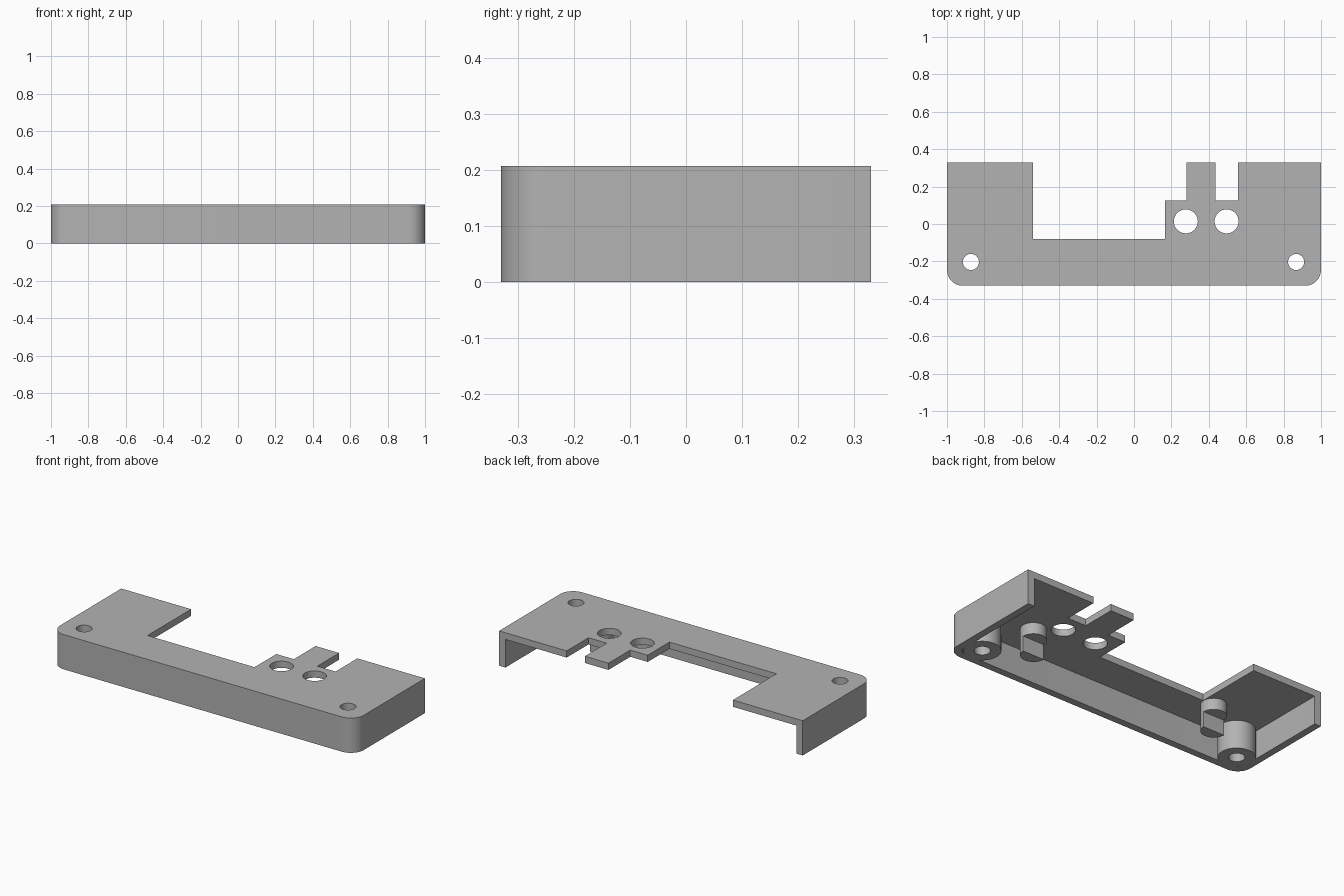
import bpy, bmesh
from math import radians, cos, sin

if "Cube" in bpy.data.objects:
    bpy.data.objects.remove(bpy.data.objects["Cube"], do_unlink=True)

grey = bpy.data.materials.new("plain grey")
grey.use_nodes = True
colour = (0.45, 0.45, 0.45, 1)
grey.diffuse_color = colour
grey.node_tree.nodes["Principled BSDF"].inputs["Base Color"].default_value = colour

HEIGHT, DEPTH, WALL, CORNER = 0.207, 0.33, 0.042, 0.085
UNDER = HEIGHT - 0.04          # underside of the top plate


def arc(x, y, r, start, end, steps):
    angles = [radians(start + (end - start) * i / steps) for i in range(steps + 1)]
    return [(x + r * cos(a), y + r * sin(a)) for a in angles]


def circle(x, y, r):
    return arc(x, y, r, 0, 360, 48)[:-1]


def front_edge(inset):
    """Left back corner, round both front corners, to right back corner."""
    cx, cy, r = 1 - CORNER, CORNER - DEPTH, CORNER - inset
    return ([(1 - inset, DEPTH)] + arc(cx, cy, r, 0, -90, 12)
            + arc(-cx, cy, r, -90, -180, 12) + [(inset - 1, DEPTH)])


def extrude(name, outlines, bottom, top):
    """Solid from flat outlines; inner outlines become holes."""
    curve = bpy.data.curves.new(name, "CURVE")
    curve.dimensions, curve.fill_mode = "2D", "BOTH"
    curve.extrude = (top - bottom) / 2
    for points in outlines:
        spline = curve.splines.new("POLY")
        spline.points.add(len(points) - 1)
        for point, (x, y) in zip(spline.points, points):
            point.co = (x, y, 0, 1)
        spline.use_cyclic_u = True
    helper = bpy.data.objects.new(name + " outline", curve)
    mesh = bpy.data.meshes.new_from_object(helper)
    bpy.data.objects.remove(helper)
    bpy.data.curves.remove(curve)

    bm = bmesh.new()
    bm.from_mesh(mesh)
    bmesh.ops.remove_doubles(bm, verts=bm.verts, dist=0.0001)
    bmesh.ops.recalc_face_normals(bm, faces=bm.faces)
    bmesh.ops.translate(bm, verts=bm.verts, vec=(0, 0, (top + bottom) / 2))
    bm.to_mesh(mesh)
    bm.free()
    mesh.materials.clear()
    mesh.materials.append(grey)
    part = bpy.data.objects.new(name, mesh)
    bpy.context.collection.objects.link(part)
    bpy.ops.object.select_all(action="DESELECT")
    part.select_set(True)
    bpy.context.view_layer.objects.active = part
    bpy.ops.object.shade_smooth_by_angle(angle=radians(30))
    return part


# Top plate: wide notch, stepped tab and narrow slot along the back
STEP_Y, NOTCH_Y = 0.125, -0.08
back_edge = [(-0.54, DEPTH), (-0.54, NOTCH_Y), (0.165, NOTCH_Y), (0.165, STEP_Y),
             (0.28, STEP_Y), (0.28, DEPTH), (0.435, DEPTH), (0.435, STEP_Y),
             (0.555, STEP_Y), (0.555, DEPTH)]
SCREW_Y, SCREW_R = -0.203, 0.043
screws = {"left": 0.867, "right": -0.872}
holes = [circle(x, 0.014, 0.064) for x in (0.277, 0.495)]
holes += [circle(x, SCREW_Y, SCREW_R) for x in screws.values()]
extrude("top_plate", [front_edge(0) + back_edge] + holes, UNDER, HEIGHT)

# Skirt wall round the front and both ends
extrude("skirt_wall", [front_edge(0) + front_edge(WALL)[::-1]], 0, UNDER)

# Screw bosses, and posts cut to a half round at their lower end
for side, x in screws.items():
    extrude(side + "_screw_boss",
            [circle(x, SCREW_Y, 0.1), circle(x, SCREW_Y, SCREW_R)], 0, UNDER)
    post_x = 0.62 if side == "left" else -0.612
    extrude(side + "_post", [circle(post_x, -0.08, 0.07)], 0.1, UNDER)
    extrude(side + "_post_half_tip", [arc(post_x, -0.08, 0.07, 180, 360, 24)], 0.01, 0.1)
